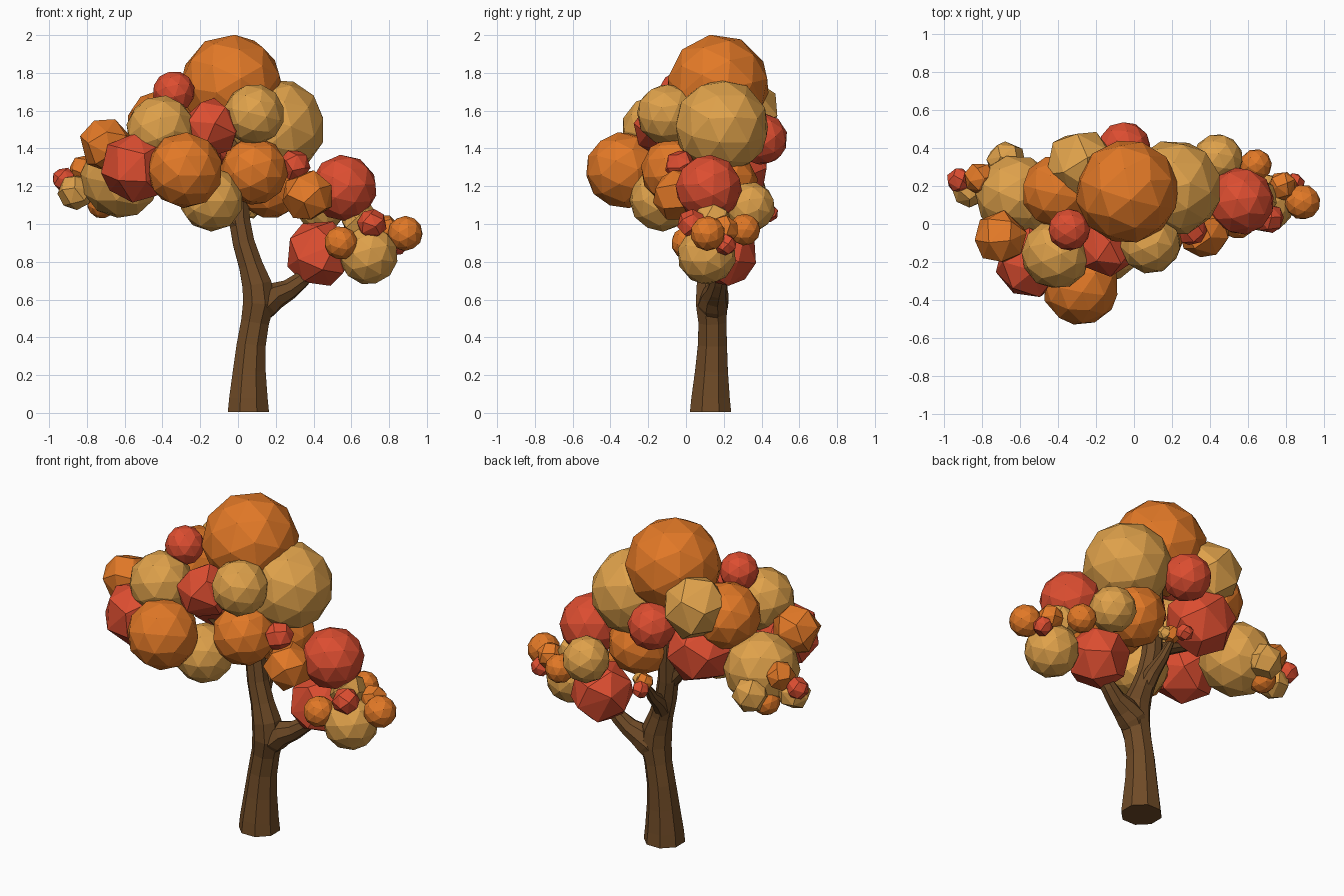
import bpy, bmesh, math, random
from mathutils import Vector, Matrix

if "Cube" in bpy.data.objects:
    bpy.data.objects.remove(bpy.data.objects["Cube"])

random.seed(4)


def material(name, rgb):
    m = bpy.data.materials.new(name)
    m.diffuse_color = (*rgb, 1)
    m.use_nodes = True
    m.node_tree.nodes["Principled BSDF"].inputs["Base Color"].default_value = m.diffuse_color
    return m


MATS = {
    "orange": material("orange", (0.76, 0.19, 0.02)),
    "tan": material("tan", (0.74, 0.36, 0.07)),
    "red": material("red", (0.72, 0.075, 0.03)),
}
BARK = material("bark", (0.16, 0.07, 0.02))


def finish(bm, name, mat):
    me = bpy.data.meshes.new(name)
    bmesh.ops.recalc_face_normals(bm, faces=bm.faces)
    bm.to_mesh(me)
    bm.free()
    me.materials.append(mat)
    ob = bpy.data.objects.new(name, me)
    bpy.context.collection.objects.link(ob)


def limb(name, pts, sides=8):
    """Tapered tube through (x, y, z, radius) points."""
    bm = bmesh.new()
    ps = [Vector(p[:3]) for p in pts]
    rings = []
    for i, p in enumerate(ps):
        t = (ps[min(i + 1, len(ps) - 1)] - ps[max(i - 1, 0)]).normalized()
        if p.z < 0.1:
            t = Vector((0, 0, 1))
        v = t.cross(Vector((1, 0, 0.01) if abs(t.x) < 0.9 else (0, 0, 1))).normalized()
        u = v.cross(t)
        ring = []
        for k in range(sides):
            a = 2 * math.pi * (k + 0.5) / sides
            ring.append(bm.verts.new(p + pts[i][3] * (math.cos(a) * u + math.sin(a) * v)))
        rings.append(ring)
    for a, b in zip(rings, rings[1:]):
        for k in range(sides):
            n = (k + 1) % sides
            bm.faces.new((a[k], a[n], b[n], b[k]))
    bm.faces.new(rings[0])
    bm.faces.new(rings[-1])
    finish(bm, name, BARK)


def leaf(name, colour, x, y, z, r, detail):
    """Faceted foliage ball: an icosphere, or a coarse irregular hull."""
    bm = bmesh.new()
    rot = Matrix.Rotation(random.uniform(0, 6.28), 4, Vector((random.random(), random.random(), 1)))
    place = Matrix.Translation((x, y, z)) @ rot
    if detail == 2:
        bmesh.ops.create_icosphere(bm, subdivisions=2, radius=r * 1.015, matrix=place)
    else:
        n = 18
        for k in range(n):
            h = 1 - 2 * (k + 0.5) / n
            a = k * 2.39996
            s = math.sqrt(1 - h * h)
            bm.verts.new(place @ (Vector((s * math.cos(a), s * math.sin(a), h)) * r * 1.07))
        bmesh.ops.convex_hull(bm, input=bm.verts)
    finish(bm, name, MATS[colour])


# Trunk and branches
limb("trunk", [(.055, .13, 0.005, .118), (.055, .13, .08, .11), (.06, .135, .22, .094), (.07, .14, .36, .083),
               (.09, .14, .48, .08), (.11, .135, .58, .09), (.1, .135, .68, .084), (.068, .14, .78, .068),
               (.03, .15, .9, .062), (.008, .16, 1.02, .06), (0, .17, 1.2, .055), (-.02, .17, 1.5, .04)])
limb("right_branch", [(.08, .14, .5, .06), (.14, .145, .58, .085), (.2, .155, .622, .072), (.27, .165, .653, .055),
                      (.33, .175, .7, .047), (.39, .18, .76, .04), (.44, .18, .82, .035)])
limb("back_branch", [(.05, .14, .8, .055), (.04, .21, .89, .045), (.03, .29, .96, .032), (.02, .35, 1.04, .018)])
limb("left_branch", [(.02, .15, .98, .05), (-.1, .15, 1.12, .04), (-.3, .15, 1.22, .03)])

# Foliage clusters: colour, x, y, z, radius, detail
CROWN = [
    ("orange", -.035, .17, 1.732, .27, 2),
    ("tan", .21, .19, 1.515, .25, 2),
    ("red", -.34, -.03, 1.7, .11, 2),
    ("tan", -.41, -.16, 1.5, .18, 2),
    ("tan", .085, -.1, 1.58, .16, 2),
    ("red", -.145, -.12, 1.51, .15, 1),
    ("orange", -.28, -.33, 1.285, .2, 2),
    ("tan", -.14, -.13, 1.13, .168, 2),
    ("orange", .085, -.06, 1.28, .178, 2),
    ("red", .3, -.03, 1.31, .08, 1),
    ("orange", -.4, .17, 1.52, .19, 2),
    ("tan", -.28, .31, 1.59, .18, 1),
    ("red", -.05, .4, 1.45, .137, 2),
    ("red", -.27, .25, 1.31, .19, 1),
    ("orange", .17, .2, 1.21, .18, 2),
]
LEFT = [
    ("red", -.54, -.21, 1.3, .18, 1),
    ("tan", -.62, .15, 1.245, .212, 2),
    ("orange", -.7, -.07, 1.42, .135, 1),
    ("red", -.92, .23, 1.235, .062, 1),
    ("tan", -.86, .18, 1.17, .09, 1),
    ("orange", -.81, .24, 1.285, .08, 1),
    ("orange", -.72, .25, 1.11, .08, 2),
    ("tan", -.67, .33, 1.17, .1, 1),
]
RIGHT = [
    ("orange", .37, -.04, 1.15, .132, 1),
    ("red", .56, .12, 1.19, .175, 2),
    ("red", .43, .2, .845, .172, 1),
    ("tan", .69, .11, .835, .155, 2),
    ("orange", .545, .01, .9, .088, 2),
    ("orange", .885, .115, .95, .092, 2),
    ("red", .71, .03, 1.0, .075, 1),
    ("tan", .44, .34, 1.09, .132, 2),
    ("orange", .64, .31, .97, .083, 2),
    ("tan", .65, .14, 1.01, .1, 1),
    ("orange", .78, .2, .97, .075, 1),
    ("red", .84, .21, .89, .055, 1),
]
BACK = [
    ("orange", .03, .36, 1.07, .05, 1),
    ("red", 0, .44, 1.06, .048, 1),
    ("tan", .07, .35, 1.07, .04, 1),
]
for part, group in (("crown", CROWN), ("left", LEFT), ("right", RIGHT), ("back", BACK)):
    for i, spec in enumerate(group):
        leaf(f"{part}_foliage_{i + 1}", *spec)
